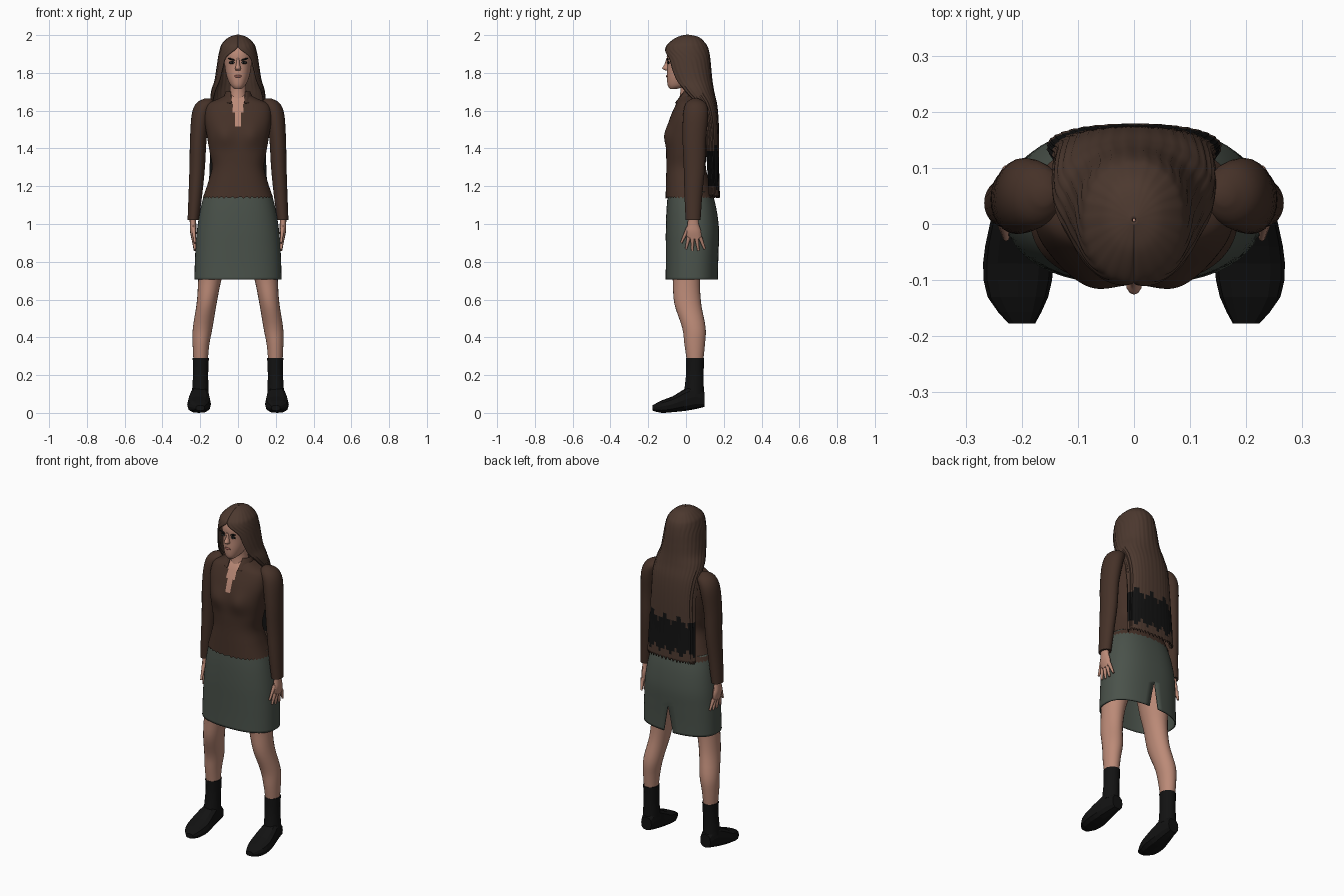
import bpy, bmesh, math
from mathutils import Vector, Matrix

cube = bpy.data.objects.get("Cube")
if cube:
    bpy.data.objects.remove(cube, do_unlink=True)


def material(name, r, g, b):
    m = bpy.data.materials.new(name)
    m.use_nodes = True
    m.diffuse_color = (r, g, b, 1)
    bsdf = m.node_tree.nodes["Principled BSDF"]
    bsdf.inputs["Base Color"].default_value = (r, g, b, 1)
    bsdf.inputs["Roughness"].default_value = 0.9
    return m


JACKET = material("dark brown cloth", .06, .031, .021)
HAIR = material("brown hair", .072, .04, .028)
SKIN = material("skin", .5, .255, .185)
SKIRT = material("grey green cloth", .068, .084, .069)
BLACK = material("black leather", .006, .006, .006)
LIPS = material("lips", .27, .1, .08)
WHITE = material("eye white", .4, .36, .33)


def finish(bm, name, mats, mirror=False, thick=0, smooth=True, rule=None):
    bmesh.ops.recalc_face_normals(bm, faces=bm.faces)
    if rule:
        for f in bm.faces:
            f.material_index = rule(f.calc_center_median())
    me = bpy.data.meshes.new(name)
    bm.to_mesh(me)
    bm.free()
    for m in mats:
        me.materials.append(m)
    if smooth:
        me.shade_smooth()
        me.set_sharp_from_angle(angle=math.radians(50))
    ob = bpy.data.objects.new(name, me)
    bpy.context.collection.objects.link(ob)
    if mirror:
        ob.modifiers.new("mirror", 'MIRROR')
    if thick:
        mod = ob.modifiers.new("thickness", 'SOLIDIFY')
        mod.thickness = thick
        mod.offset = 0
    return ob


def spline(rows, steps):
    """Smoothly interpolate rows of equal length."""
    out = []
    for i in range(len(rows) - 1):
        a, b, c, d = (rows[max(0, min(len(rows) - 1, i + k))] for k in (-1, 0, 1, 2))
        for s in range(steps):
            t = s / steps
            out.append([q + t / 2 * (r - p + t * (2*p - 5*q + 4*r - s4 + t * (3*(q - r) + s4 - p)))
                        for p, q, r, s4 in zip(a, b, c, d)])
    return out + [list(rows[-1])]


def loft(name, rings, mats, along="z", cols=24, steps=4, power=2, gap_side=-1, cap=True,
         ripple=0, ragged=0, shape=None, **kw):
    """Rings are (position, centre x, half width, low, high[, gap angle])."""
    bm = bmesh.new()
    rows = spline([tuple(r) + (0,) * (6 - len(r)) for r in rings], steps)
    grid = []
    for n, (t, cx, rx, lo, hi, gap) in enumerate(rows):
        gap = math.radians(max(0, gap))
        row = []
        for j in range(cols + 1):
            a = gap + (2 * math.pi - 2 * gap) * j / cols
            s, c = math.sin(a), math.cos(a)
            k = 1 + ripple * math.sin(j * 1.9)
            x = cx + k * rx * math.copysign(abs(s) ** (2 / power), s)
            p = (lo + hi) / 2 + gap_side * k * (hi - lo) / 2 * math.copysign(abs(c) ** (2 / power), c)
            h = t + (ragged * math.sin(j * 2.3) if n == len(rows) - 1 else 0)
            co = Vector((x, p, h) if along == "z" else (x, h, p))
            row.append(bm.verts.new(shape(co) if shape else co))
        grid.append(row)
    for u, v in zip(grid, grid[1:]):
        for j in range(cols):
            bm.faces.new((u[j], u[j + 1], v[j + 1], v[j]))
    bmesh.ops.remove_doubles(bm, verts=bm.verts, dist=.00005)
    if cap:
        bmesh.ops.holes_fill(bm, edges=[e for e in bm.edges if e.is_boundary], sides=0)
    return finish(bm, name, mats, **kw)


def blob(name, pos, size, mat, tilt=0, mirror=False):
    bm = bmesh.new()
    m = Matrix.Translation(pos) @ Matrix.Rotation(tilt, 4, 'Y') @ Matrix.Diagonal((*size, 1))
    bmesh.ops.create_uvsphere(bm, u_segments=12, v_segments=8, radius=1, matrix=m)
    return finish(bm, name, [mat], mirror=mirror)


# Jacket with a bust and an open V neck showing skin
def bust(co):
    if co.y < 0:
        d = ((abs(co.x) - .075) / .05) ** 2 + ((co.z - 1.47) / .06) ** 2
        co.y -= .016 * math.exp(-d)
    return co


def neckline(c):
    return int(c.y < .02 and c.z > 1.47 and abs(c.x) < .036 * (c.z - 1.47) / .19)


loft("jacket_body", [
    (1.69, 0, .05, -.015, .075), (1.665, 0, .1, -.035, .095), (1.63, 0, .165, -.055, .115),
    (1.56, 0, .178, -.085, .125), (1.47, 0, .165, -.105, .122), (1.38, 0, .15, -.105, .11),
    (1.3, 0, .138, -.104, .105), (1.22, 0, .158, -.106, .125), (1.14, 0, .186, -.108, .15)],
    [JACKET, SKIN], cols=112, steps=8, power=2.4, cap=False, ragged=.006, shape=bust, rule=neckline)
loft("collar", [(1.7, 0, .062, -.02, .08, 38), (1.67, 0, .075, -.04, .09, 28),
                (1.64, 0, .09, -.062, .098, 22)], [JACKET], cap=False, thick=.006)

# Sleeves
loft("sleeves", [
    (1.665, .16, .015, .035, .065), (1.64, .172, .048, .0, .105), (1.58, .195, .05, -.015, .118),
    (1.45, .21, .044, -.018, .106), (1.3, .216, .041, -.012, .1), (1.15, .226, .036, -.008, .086),
    (1.02, .237, .03, -.002, .077)], [JACKET], mirror=True)

# Hands: palm with four fingers and a thumb
loft("palms", [(1.06, .24, .018, .012, .062), (1.0, .238, .017, .008, .068),
               (.96, .237, .017, .0, .08), (.92, .235, .011, .008, .082)],
     [SKIN], cols=12, mirror=True)
bm = bmesh.new()
digits = [(.015 + .02 * i, .93, .0 + .033 * i, .855 + .008 * abs(i - 1.5)) for i in range(4)]
for y, z, tip_y, tip_z in digits + [(.012, .98, -.025, .9)]:
    a, b = Vector((.236, y, z)), Vector((.228, tip_y, tip_z))
    turn = (b - a).to_track_quat('Z', 'Y').to_matrix().to_4x4()
    bmesh.ops.create_cone(bm, cap_ends=True, segments=8, radius1=.0115, radius2=.006,
                          depth=(b - a).length, matrix=Matrix.Translation((a + b) / 2) @ turn)
finish(bm, "fingers", [SKIN], mirror=True)

# Skirt, open below, with a slit at the back
loft("skirt", [
    (1.17, 0, .172, -.092, .135), (1.08, 0, .196, -.1, .158), (.97, 0, .214, -.104, .172),
    (.87, 0, .222, -.104, .17), (.78, 0, .226, -.104, .167, 2.5), (.705, 0, .228, -.105, .166, 5)],
    [SKIRT], cols=48, power=2.4, gap_side=1, cap=False, thick=.006)

# Legs
loft("legs", [
    (.95, .105, .09, -.075, .11), (.8, .135, .075, -.08, .09), (.7, .15, .061, -.07, .075),
    (.58, .166, .053, -.062, .08), (.45, .187, .052, -.02, .104), (.36, .196, .044, -.008, .1),
    (.25, .198, .036, .008, .088)], [SKIN], mirror=True)

# Boots: ankle shaft and foot
loft("boot_shafts", [(.29, .197, .044, -.0, .096), (.2, .198, .041, .0, .093),
                     (.1, .2, .046, -.012, .095)], [BLACK], cols=14, steps=2, mirror=True)
loft("boot_feet", [
    (.097, .197, .034, .032, .11), (.05, .2, .045, .02, .15), (-.01, .204, .055, .01, .125),
    (-.07, .206, .063, .004, .088), (-.13, .207, .054, .0, .066), (-.177, .2, .024, .012, .04)],
    [BLACK], along="y", cols=12, steps=2, power=2.6, smooth=False, mirror=True)

# Neck and head
loft("neck", [(1.77, 0, .045, -.035, .065), (1.7, 0, .044, -.03, .065),
              (1.62, 0, .06, -.045, .08)], [SKIN])
loft("head", [
    (1.715, 0, .018, -.085, -.05), (1.735, 0, .04, -.097, .02), (1.78, 0, .06, -.101, .07),
    (1.84, 0, .071, -.099, .098), (1.9, 0, .075, -.101, .105), (1.95, 0, .068, -.08, .09),
    (1.985, 0, .03, -.035, .05)], [SKIN], cols=32, power=2.2)

# Face
loft("nose", [(1.878, 0, .007, -.104, -.08), (1.845, 0, .01, -.114, -.08),
              (1.824, 0, .015, -.126, -.08), (1.812, 0, .012, -.108, -.08)], [SKIN], cols=12)
blob("lips", (0, -.1, 1.782), (.021, .006, .007), LIPS)
blob("eye_sockets", (.031, -.093, 1.855), (.017, .006, .008), BLACK, .12, True)
blob("eyes", (.031, -.0965, 1.853), (.011, .004, .0035), WHITE, .0, True)
blob("irises", (.03, -.099, 1.853), (.004, .003, .004), BLACK, 0, True)
blob("eyebrows", (.034, -.097, 1.872), (.021, .005, .0045), BLACK, -.25, True)


# Long hair, parted around the face, with a dark band near the tips
def dark_band(c):
    low = 1.2 + .015 * math.sin(90 * c.x)
    return int(low < c.z < 1.39 + .02 * math.sin(70 * c.x))


loft("long_hair", [
    (2, 0, .003, .004, .01), (1.987, 0, .045, -.045, .066), (1.955, 0, .08, -.09, .1),
    (1.927, 0, .092, -.107, .115, 4), (1.88, 0, .102, -.11, .124, 37),
    (1.82, 0, .111, -.104, .13, 46), (1.76, 0, .121, -.085, .136, 52),
    (1.7, 0, .139, -.045, .146, 60), (1.62, 0, .142, .02, .163, 72),
    (1.5, 0, .138, .065, .171, 74), (1.3, 0, .146, .088, .172, 70),
    (1.15, 0, .152, .1, .176, 70)],
    [HAIR, BLACK], cols=72, steps=7, power=2.2, cap=False, ripple=.013, ragged=.012,
    thick=.006, rule=dark_band)
